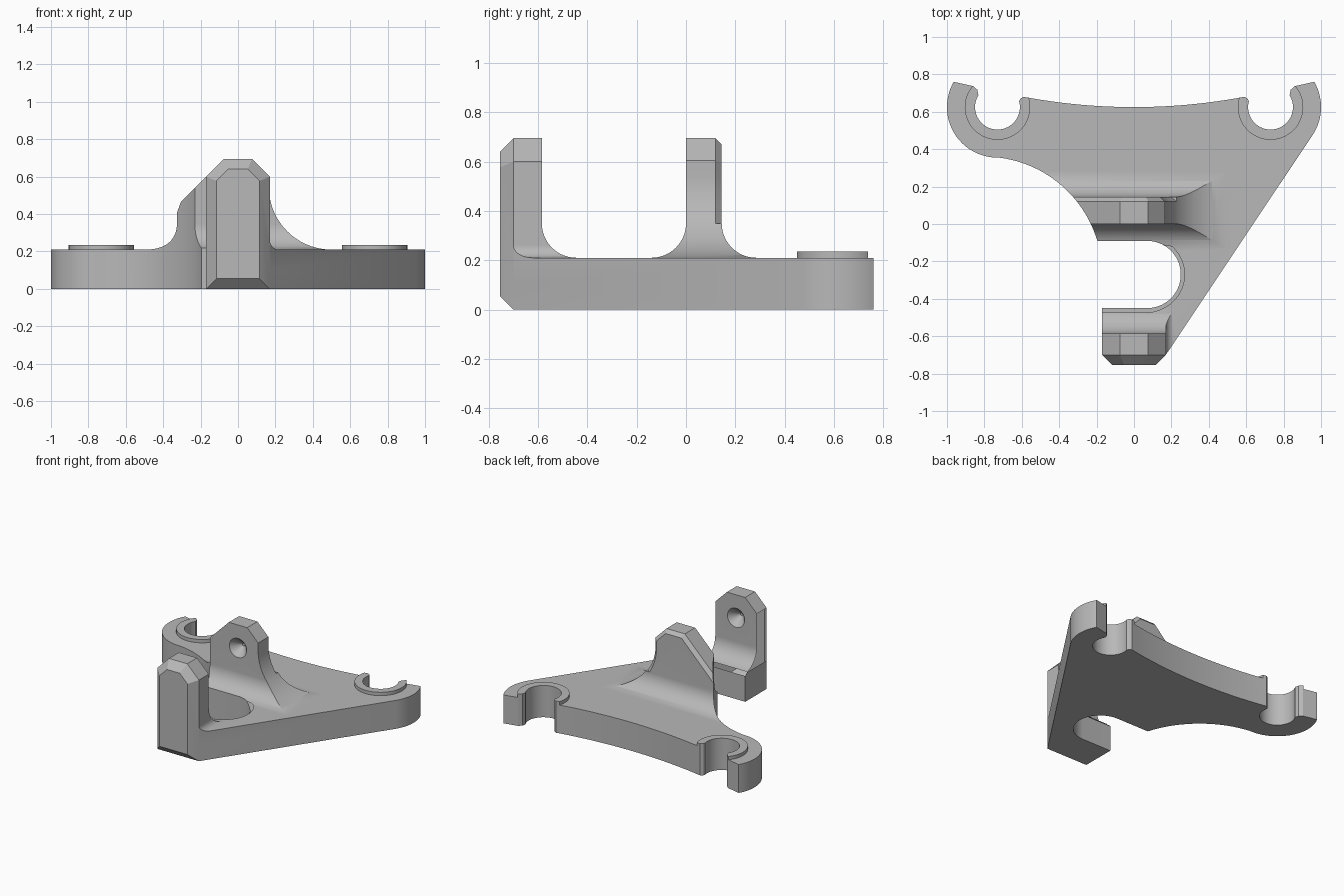
import bpy, bmesh
from math import cos, sin, radians
from mathutils import Vector

if "Cube" in bpy.data.objects:
    bpy.data.objects.remove(bpy.data.objects["Cube"])

grey = bpy.data.materials.new("plain grey")
grey.use_nodes = True
colour = (0.48, 0.48, 0.48, 1)
grey.diffuse_color = colour
grey.node_tree.nodes["Principled BSDF"].inputs["Base Color"].default_value = colour


def arc(cx, cy, r, start, end, n=24):
    angles = [radians(start + (end - start) * i / n) for i in range(n + 1)]
    return [(cx + r * cos(a), cy + r * sin(a)) for a in angles]


def place(p, axis, d):
    u, v = p
    return {"x": (d, u, v), "y": (u, d, v), "z": (u, v, d)}[axis]


def loft(name, axis, first, d0, last, d1, chamfer=0.0):
    """Solid between two outlines, optionally with a chamfered far end."""
    bm = bmesh.new()
    a = [bm.verts.new(place(p, axis, d0)) for p in first]
    b = [bm.verts.new(place(p, axis, d1)) for p in last]
    bm.faces.new(a)
    cap = bm.faces.new(b)
    for i in range(len(a)):
        j = (i + 1) % len(a)
        bm.faces.new((a[i], a[j], b[j], b[i]))
    bmesh.ops.recalc_face_normals(bm, faces=bm.faces)
    if chamfer:
        bmesh.ops.inset_region(bm, faces=[cap], thickness=chamfer, use_even_offset=True)
        step = chamfer if d1 > d0 else -chamfer
        bmesh.ops.translate(bm, verts=cap.verts, vec=Vector(place((0, 0), axis, step)))
    mesh = bpy.data.meshes.new(name)
    bm.to_mesh(mesh)
    bm.free()
    ob = bpy.data.objects.new(name, mesh)
    mesh.materials.append(grey)
    bpy.context.collection.objects.link(ob)
    return ob


def prism(name, axis, pts, d0, d1, chamfer=0.0):
    return loft(name, axis, pts, d0, pts, d1, chamfer)


def combine(target, tool, operation):
    mod = target.modifiers.new("combine", "BOOLEAN")
    mod.operation = operation
    mod.solver = "EXACT"
    mod.object = tool
    bpy.context.view_layer.objects.active = target
    bpy.ops.object.modifier_apply(modifier=mod.name)
    bpy.data.objects.remove(tool)
    return target


TOP = 0.21       # plate thickness
ROOT = 0.1       # depth to which raised parts sink into the plate
R = 0.14         # fillet at the foot of the lugs

# Plan outline: straight side, hooks, bowed back, swept left side, open slot
tip = [(0.86, 0.737), (0.838, 0.718), (0.832, 0.69)]
socket = arc(0.73, 0.625, 0.12, 33, -195, 40)
lip = [(0.607, 0.67), (0.59, 0.68)]
hook = tip + socket + lip
outline = arc(0.73, 0.625, 0.27, -33.7, 30) + hook
outline += arc(0, 3.815, 3.19, -79.34, -100.66)[1:-1]
outline += [(-x, y) for x, y in reversed(hook)]
outline += arc(-0.73, 0.625, 0.27, 150, 265.5, 32)
outline += arc(-0.8, -0.27, 0.63, 85.5, 16.6)[1:]
outline += arc(0.07, -0.27, 0.18, 90, -90, 32)
outline += [(-0.17, -0.45), (-0.17, -0.8), (0.17, -0.8), (0.17, -0.7)]

# Plate stock
body = prism("bracket", "z", [(-1.2, -0.7), (1.2, -0.7), (1.2, 1), (-1.2, 1)], 0, TOP)

# Front lug, chamfered all round its front face
front = [(-0.17, 0), (0.17, 0), (0.17, 0.6), (0.075, 0.695), (-0.075, 0.695), (-0.17, 0.6)]
front_lug = prism("front_lug", "y", front, -0.585, -0.7, 0.055)

# Fillets at the back and side of the front lug
foot = [(-0.7, ROOT), (-0.7, TOP + R), (-0.585, TOP + R)]
foot += arc(-0.445, TOP + R, R, 180, 270) + [(-0.445, ROOT)]
side = [(-0.17, ROOT), (-0.17, 0.5), (0.17, 0.5)]
side += arc(0.22, 0.26, 0.05, 180, 270, 12) + [(0.22, ROOT)]
front_foot = prism("front_foot", "x", foot, -0.3, 0.3)
combine(front_foot, prism("side_fillet", "y", side, -0.8, -0.3), "INTERSECT")

# Rear lug: sloped on its right, sweeping down in an arc on its left
rear = [(-0.56, ROOT), (-0.56, TOP), (-0.075, 0.695), (0.075, 0.695), (0.165, 0.605)]
rear += arc(0.5, 0.545, 0.335, 180, 270) + [(0.53, TOP), (0.53, ROOT)]
rear_lug = prism("rear_lug", "y", rear, 0, 0.12, 0.025)

# Fillets in front of and behind the rear lug
foot = [(-R, ROOT)] + arc(-R, TOP + R, R, -90, 0)
foot += arc(0.145 + R, TOP + R, R, 180, 270) + [(0.145 + R, ROOT)]
rear_foot = prism("rear_foot", "x", foot, -0.7, 0.7)
combine(rear_foot, prism("sweep", "y", rear, -0.3, 0.4), "INTERSECT")

for part in (rear_foot, rear_lug, front_foot, front_lug):
    combine(body, part, "UNION")

# Raised seats round the hook sockets
for s in (-1, 1):
    seat = prism("seat", "z", arc(s * 0.73, 0.625, 0.175, 0, 352.5, 47), ROOT, 0.235)
    combine(body, seat, "UNION")

# Trim everything to the plan outline
combine(body, prism("trim", "z", outline, -0.2, 1), "INTERSECT")


# Chamfer along the top of the slot, leaving the rear lug's foot alone
def slot(r):
    pts = arc(0.07, -0.27, r, 90, -90, 32)
    pts = [(-0.4, pts[0][1])] + pts + [(-0.4, pts[-1][1])]
    return [(x, min(y, -0.095)) for x, y in pts]


combine(body, loft("slot_chamfer", "z", slot(0.14), 0.15, slot(0.24), 0.25), "DIFFERENCE")

# Conical pivot dimples in the facing sides of the lugs
for face, d in ((0, 1), (-0.585, -1)):
    wide = arc(0, 0.525, 0.08, 0, 348.75, 31)
    narrow = arc(0, 0.525, 0.01, 0, 348.75, 31)
    dimple = loft("dimple", "y", wide, face - d * 0.01, narrow, face + d * 0.065)
    combine(body, dimple, "DIFFERENCE")

# Smooth curves, crisp edges
bpy.ops.object.select_all(action="DESELECT")
body.select_set(True)
bpy.context.view_layer.objects.active = body
bpy.ops.object.shade_smooth_by_angle(angle=radians(25))
